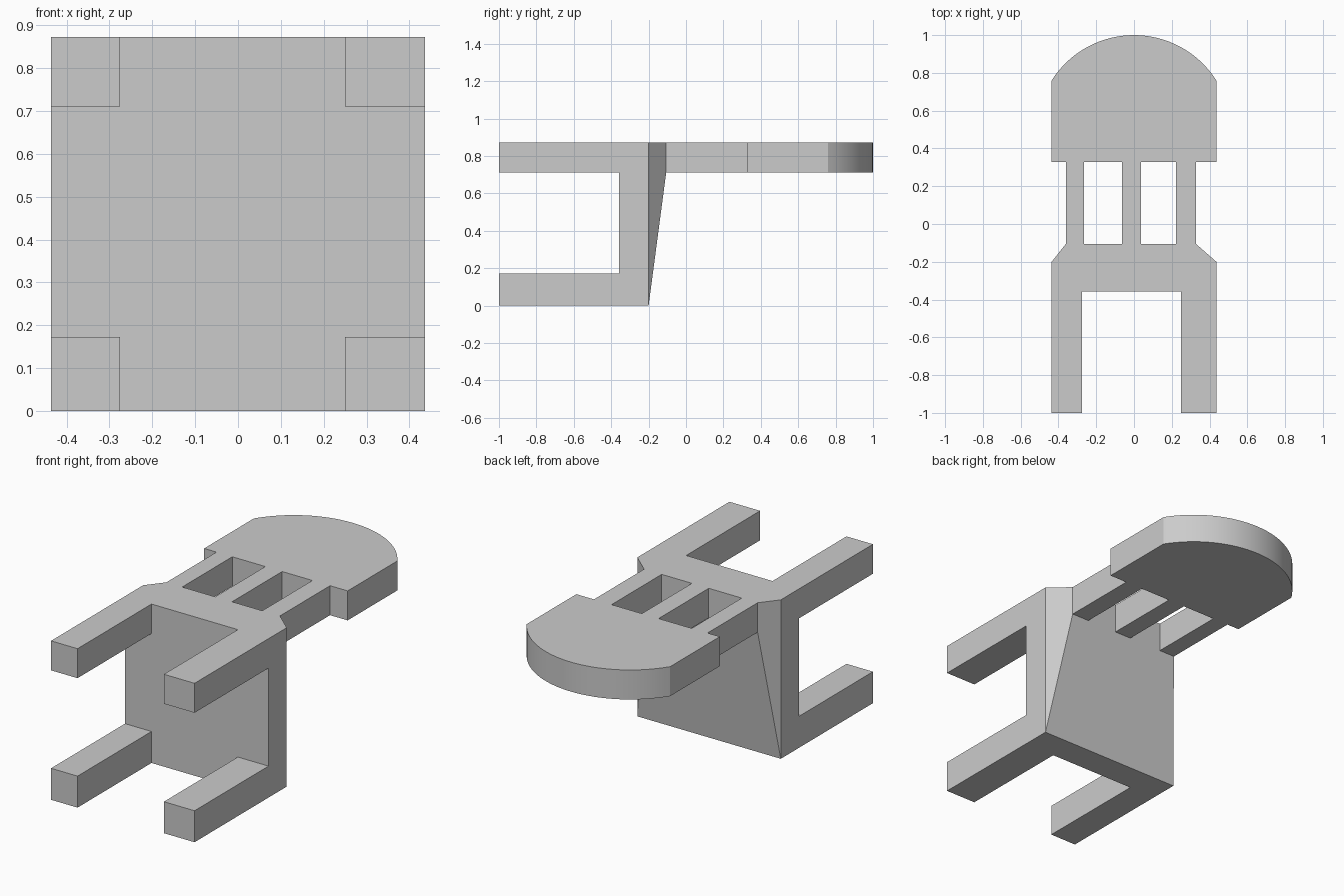
import bpy, bmesh, math

cube = bpy.data.objects.get("Cube")
if cube:
    bpy.data.objects.remove(cube, do_unlink=True)

# Single plain grey finish
GREY = (0.6, 0.6, 0.6, 1)
mat = bpy.data.materials.new("plain_grey")
mat.use_nodes = True
mat.diffuse_color = GREY
mat.node_tree.nodes["Principled BSDF"].inputs["Base Color"].default_value = GREY

HALF = 0.436              # half width of seat and backrest
TOP, UNDER = 0.873, 0.711  # thickness of the backrest and upper legs
SEAT_FRONT, SEAT_EDGE, SEAT_BACK = -0.358, -0.2, -0.106
REST_START, ARC_START = 0.329, 0.76


def finish(name, bm):
    bmesh.ops.recalc_face_normals(bm, faces=bm.faces[:])
    mesh = bpy.data.meshes.new(name)
    bm.to_mesh(mesh)
    bm.free()
    mesh.materials.append(mat)
    obj = bpy.data.objects.new(name, mesh)
    bpy.context.collection.objects.link(obj)
    return obj


def prism(name, outline, z0, z1):
    """Extrude a flat outline from z0 up to z1."""
    bm = bmesh.new()
    face = bm.faces.new([bm.verts.new((x, y, z0)) for x, y in outline])
    ext = bmesh.ops.extrude_face_region(bm, geom=[face])["geom"]
    top = [v for v in ext if isinstance(v, bmesh.types.BMVert)]
    bmesh.ops.translate(bm, verts=top, vec=(0, 0, z1 - z0))
    return finish(name, bm)


def box(name, x0, x1, y0, y1, z0, z1):
    return prism(name, [(x0, y0), (x1, y0), (x1, y1), (x0, y1)], z0, z1)


# Seat: upright slab whose rear face swells towards the backrest
bm = bmesh.new()
for x, inner in ((-HALF, -0.361), (HALF, 0.329)):
    for z in (0, TOP):
        bm.verts.new((x, SEAT_FRONT, z))
        bm.verts.new((x, SEAT_EDGE, z))
    for z in (UNDER, TOP):
        bm.verts.new((inner, SEAT_BACK, z))
bmesh.ops.convex_hull(bm, input=bm.verts[:])
bmesh.ops.dissolve_limit(bm, angle_limit=0.01, verts=bm.verts[:], edges=bm.edges[:])
finish("seat", bm)

# Four legs
for side, x0, x1 in (("right", -HALF, -0.275), ("left", 0.25, HALF)):
    for level, z0, z1 in (("lower", 0, 0.173), ("upper", UNDER, TOP)):
        box(f"{level}_{side}_leg", x0, x1, -1, SEAT_FRONT, z0, z1)

# Three backrest slats
for side, x0, x1 in (("right", -0.361, -0.265), ("middle", -0.064, 0.038),
                     ("left", 0.222, 0.329)):
    box(f"{side}_slat", x0, x1, SEAT_BACK, REST_START, UNDER, TOP)

# Backrest board with an arched end
rise = 1 - ARC_START
radius = (HALF ** 2 + rise ** 2) / (2 * rise)
sweep = math.asin(HALF / radius)
steps = 32
outline = [(-HALF, REST_START), (HALF, REST_START)]
for i in range(steps + 1):
    a = sweep * (1 - 2 * i / steps)
    outline.append((radius * math.sin(a), 1 - radius + radius * math.cos(a)))
board = prism("backrest_board", outline, UNDER, TOP)
bpy.ops.object.select_all(action="DESELECT")
board.select_set(True)
bpy.context.view_layer.objects.active = board
bpy.ops.object.shade_smooth_by_angle(angle=math.radians(20))
